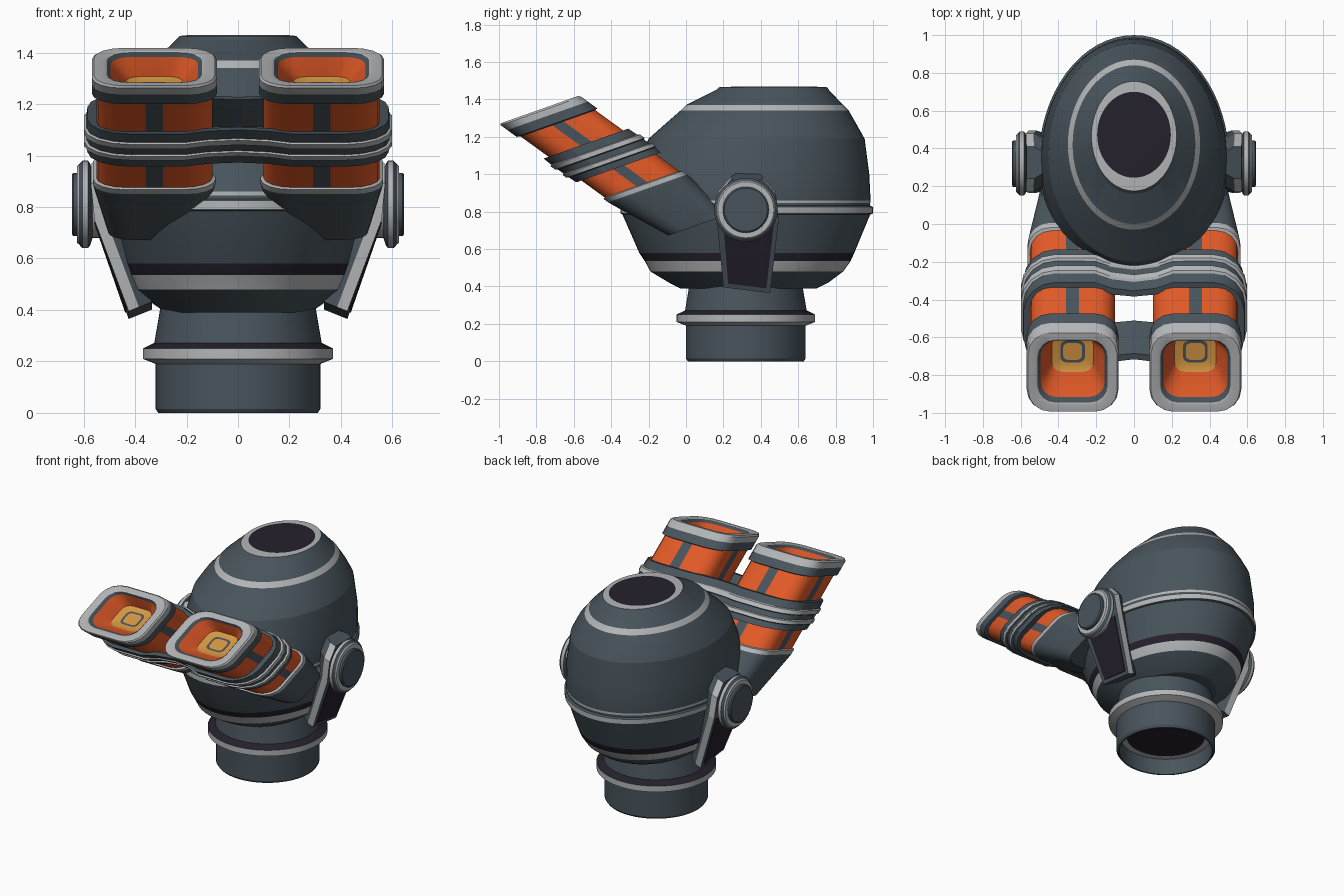
import bpy, bmesh
from math import sin, cos, pi, radians
from mathutils import Vector

cube = bpy.data.objects.get("Cube")
if cube:
    bpy.data.objects.remove(cube)

# Colours
SLATE, LIGHT, DARK, ORANGE, AMBER = range(5)
PALETTE = [("slate", (.065, .088, .106)), ("light_grey", (.45, .46, .47)),
           ("dark_purple", (.018, .015, .026)), ("orange", (.75, .1, .02)),
           ("amber", (.68, .31, .055))]
MATERIALS = []
for mat_name, rgb in PALETTE:
    m = bpy.data.materials.new(mat_name)
    m.use_nodes = True
    m.diffuse_color = (*rgb, 1)
    m.node_tree.nodes["Principled BSDF"].inputs["Base Color"].default_value = (*rgb, 1)
    MATERIALS.append(m)


def skin(name, rings, mats, angle=30, caps=(SLATE, SLATE), closed=False):
    """Skin a stack of point rings; mats gives a colour, or a rule, per span."""
    bm = bmesh.new()
    rows = [[bm.verts.new(p) for p in ring] for ring in rings]
    n = len(rows[0])
    pairs = list(zip(rows, rows[1:]))
    if closed:
        pairs.append((rows[-1], rows[0]))
    for (lo, hi), mat in zip(pairs, mats):
        for j in range(n):
            k = (j + 1) % n
            face = bm.faces.new((lo[j], lo[k], hi[k], hi[j]))
            face.material_index = mat(j) if callable(mat) else mat
    if not closed:
        for row, mat in zip((rows[0], rows[-1]), caps):
            bm.faces.new(row).material_index = mat
    bmesh.ops.recalc_face_normals(bm, faces=bm.faces)
    mesh = bpy.data.meshes.new(name)
    bm.to_mesh(mesh)
    bm.free()
    for m in MATERIALS:
        mesh.materials.append(m)
    obj = bpy.data.objects.new(name, mesh)
    bpy.context.collection.objects.link(obj)
    bpy.ops.object.select_all(action='DESELECT')
    obj.select_set(True)
    bpy.context.view_layer.objects.active = obj
    bpy.ops.object.shade_smooth_by_angle(angle=radians(angle))
    return obj


def ellipse(rx, ry, n=64):
    return [(rx * cos(2 * pi * i / n), ry * sin(2 * pi * i / n)) for i in range(n)]


def rounded(a, b, r, divs):
    """Rounded rectangle: each side is a corner arc followed by side points."""
    pts = []
    for q in range(4):
        ca, sa = [(1, 0), (0, 1), (-1, 0), (0, -1)][q]
        w, h = (a, b) if q % 2 == 0 else (b, a)
        local = [(w - r + r * cos(i * pi / 8), h - r + r * sin(i * pi / 8)) for i in range(5)]
        local += [(-d * w, h) for d in divs]
        pts += [(x * ca - y * sa, x * sa + y * ca) for x, y in local]
    return pts


def tilted(cx, t, pts):
    """Place a section at distance t along the sloping barrel line."""
    return [Vector((cx + x, -.785 + t + .943 * v, 1.345 - .725 * t + .333 * v)) for x, v in pts]


# Egg-shaped head: height, front, back, half width, colour of the span above
HEAD = [(.39, -.03, .70, .28, SLATE), (.42, -.09, .76, .325, SLATE),
        (.48, -.19, .84, .40, LIGHT), (.535, -.22, .88, .425, DARK),
        (.58, -.25, .90, .44, SLATE), (.785, -.34, .985, .49, SLATE),
        (.79, -.35, 1.0, .50, LIGHT), (.825, -.35, 1.0, .505, SLATE),
        (.832, -.335, .985, .495, SLATE), (.845, -.335, .985, .495, LIGHT),
        (.86, -.335, .987, .496, SLATE), (1.0, -.285, .98, .49, SLATE),
        (1.19, -.2, .955, .455, SLATE), (1.27, -.11, .91, .41, SLATE),
        (1.34, -.03, .87, .35, LIGHT), (1.37, .0, .84, .325, SLATE),
        (1.45, .16, .765, .24, SLATE), (1.465, .175, .755, .225, LIGHT),
        (1.468, .245, .70, .195, DARK)]
skin("head", [[(x, y + (f + k) / 2, z) for x, y in ellipse(w, (k - f) / 2)]
              for z, f, k, w, _ in HEAD],
     [row[-1] for row in HEAD], 13, (SLATE, DARK))

# Hollow neck with its flange
NECK = [(.11, .255, LIGHT), (.11, .295, SLATE), (0, .30, SLATE), (0, .31, SLATE),
        (.015, .32, SLATE), (.19, .32, LIGHT), (.21, .37, LIGHT), (.25, .37, DARK),
        (.272, .325, SLATE), (.42, .30, SLATE)]
skin("neck", [[(x, y + .32, z) for x, y in ellipse(r, r)] for z, r, _ in NECK],
     [row[-1] for row in NECK], 15, (DARK, SLATE))


def orange_with_strips(j):
    return SLATE if j % 7 == 5 else ORANGE


# Barrel: distance along the line, half width, colour of the span after
BARREL = [(.11, .05, SLATE), (.11, .065, AMBER), (.1, .11, ORANGE), (.02, .17, SLATE),
          (.004, .185, LIGHT), (0, .195, LIGHT), (0, .235, LIGHT), (.01, .243, LIGHT),
          (.045, .243, SLATE), (.095, .243, SLATE), (.1, .225, orange_with_strips),
          (.55, .225, LIGHT), (.555, .238, LIGHT), (.58, .238, SLATE),
          (.6, .235, SLATE), (.85, .18, SLATE)]
for side, s in (("left", 1), ("right", -1)):
    skin(side + "_barrel",
         [tilted(s * .325, t, rounded(a, a * .94, a * .5, (-.15, .15))) for t, a, _ in BARREL],
         [row[-1] for row in BARREL], 28, (AMBER, SLATE))


# Clamp band around both barrels, pinched between them
def clamp_section(e):
    pts = rounded(.585 + e, .24 + e, .17 + e, (-.35, -.2, 0, .2, .35))
    return [(x, v * (1 - .2 * max(0, 1 - (x / .21) ** 2))) for x, v in pts]


CLAMP = [(.25, -.04, SLATE), (.25, 0, SLATE), (.295, .003, LIGHT), (.3, .014, LIGHT),
         (.325, .014, SLATE), (.33, .003, SLATE), (.36, .003, LIGHT), (.365, .014, LIGHT),
         (.385, .014, SLATE), (.39, .003, SLATE), (.425, 0, SLATE), (.425, -.04, SLATE)]
skin("clamp_band", [tilted(0, t, clamp_section(e)) for t, e, _ in CLAMP],
     [row[-1] for row in CLAMP], 28, closed=True)

# Side pivots: distance from centre, radius, colour of the span after
PIVOT = [(.44, .12, SLATE), (.53, .12, LIGHT), (.535, .13, LIGHT), (.565, .13, SLATE),
         (.575, .16, SLATE), (.583, .17, LIGHT), (.605, .17, SLATE), (.618, .155, LIGHT),
         (.625, .15, LIGHT), (.625, .123, SLATE), (.64, .123, SLATE), (.646, .115, SLATE)]
# Hanging arms: height, outer x, front y, back y, drop of the back corner
ARM = [(.97, .57, .24, .41, 0), (.89, .572, .17, .48, 0), (.75, .558, .165, .495, 0),
       (.395, .425, .2, .45, .03)]


def arm_ring(s, z, x, y0, y1, drop):
    outline = [(0, y0, 0), (0, y1, drop), (.04, y1, drop),
               (.09, y1 - .03, drop), (.09, y0 + .03, 0), (.04, y0, 0)]
    return [(s * (x - d), y, z - dz + d * .4) for d, y, dz in outline]


def panel_ring(s, z, x, y0, y1, drop):
    return [(s * (x + d), y, z - dz) for d, y, dz in
            ((.006, y0, 0), (.006, y1, drop), (-.002, y1, drop), (-.002, y0, 0))]


for side, s in (("left", 1), ("right", -1)):
    skin(side + "_pivot", [[(s * x, .32 + u, .81 + v) for u, v in ellipse(r, r, 40)]
                           for x, r, _ in PIVOT], [row[-1] for row in PIVOT], 25)
    skin(side + "_arm", [arm_ring(s, *row) for row in ARM],
         [lambda j: LIGHT if j in (1, 5) else SLATE] * 3, 10)
    skin(side + "_arm_panel", [panel_ring(s, .74, .554, .2, .47, 0),
                               panel_ring(s, .415, .4325, .225, .43, .025)],
         [DARK], 10, (DARK, DARK))
